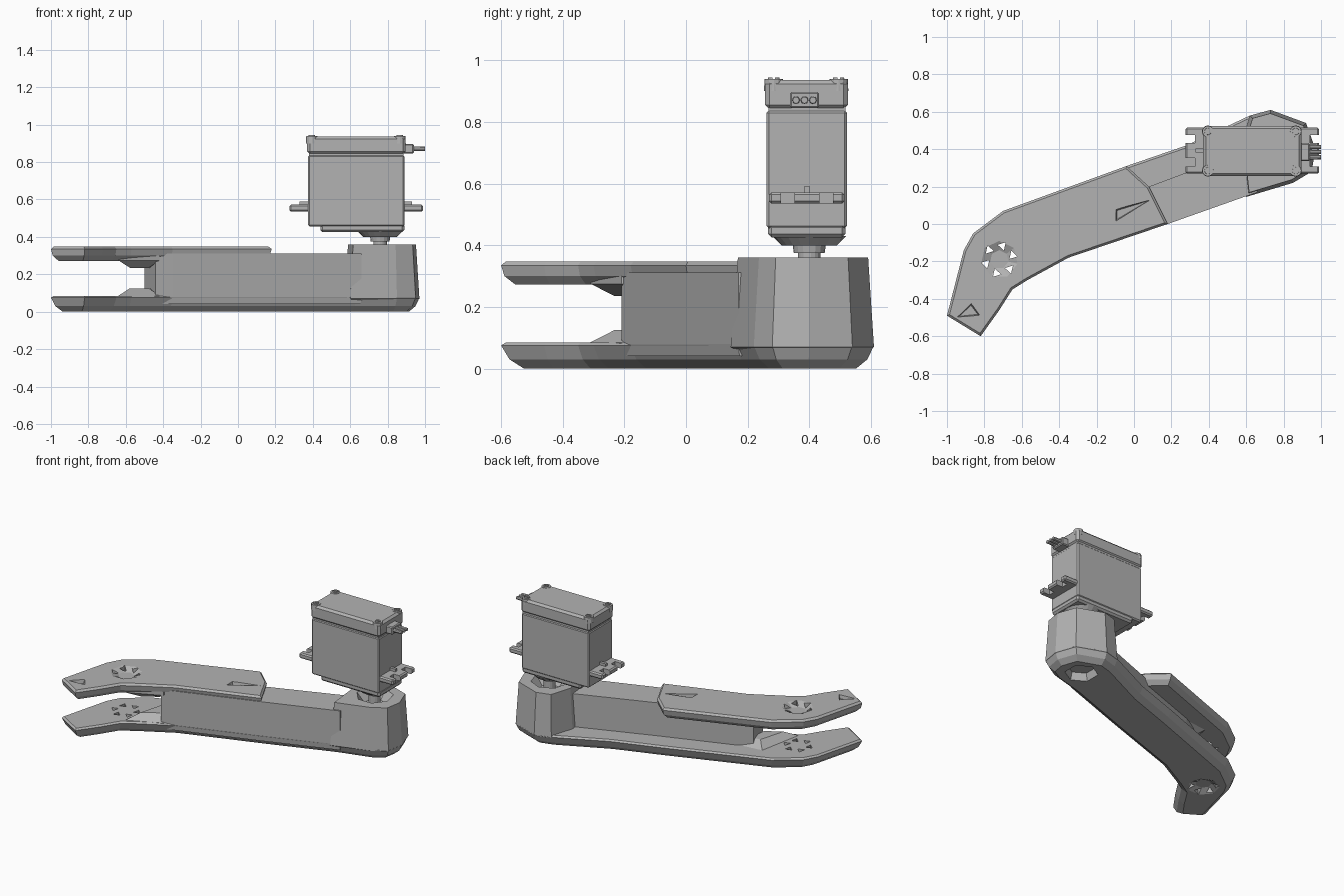
import bpy, bmesh, math
from mathutils import Vector, Matrix

cube = bpy.data.objects.get("Cube")
if cube:
    bpy.data.objects.remove(cube)

grey = bpy.data.materials.new("plain_grey")
grey.use_nodes = True
COLOUR = (0.45, 0.45, 0.45, 1)
grey.diffuse_color = COLOUR
grey.node_tree.nodes["Principled BSDF"].inputs["Base Color"].default_value = COLOUR


def finish(name, bm):
    bmesh.ops.recalc_face_normals(bm, faces=bm.faces)
    mesh = bpy.data.meshes.new(name)
    bm.to_mesh(mesh)
    bm.free()
    mesh.materials.append(grey)
    obj = bpy.data.objects.new(name, mesh)
    bpy.context.collection.objects.link(obj)
    return obj


def inset_outline(pts, d):
    """Move a counter-clockwise outline inwards by d."""
    out = []
    for i, p in enumerate(pts):
        p = Vector(p)
        a = (p - Vector(pts[i - 1])).normalized()
        b = (Vector(pts[(i + 1) % len(pts)]) - p).normalized()
        n = Vector((-a.y - b.y, a.x + b.x)).normalized()
        out.append(p + n * (d / max(0.6, n.dot(Vector((-a.y, a.x))))))
    return out


def slab(name, pts, layers):
    """Loft an outline through (height, inset) layers."""
    bm = bmesh.new()
    rings = [[bm.verts.new((q.x, q.y, z)) for q in inset_outline(pts, d)] for z, d in layers]
    n = len(pts)
    for lo, hi in zip(rings, rings[1:]):
        for i in range(n):
            j = (i + 1) % n
            bm.faces.new((lo[i], lo[j], hi[j], hi[i]))
    bm.faces.new(rings[0][::-1])
    bm.faces.new(rings[-1])
    return finish(name, bm)


def box(name, lo, hi, bevel=0.0):
    bm = bmesh.new()
    bmesh.ops.create_cube(bm, size=1)
    lo, hi = Vector(lo), Vector(hi)
    bmesh.ops.scale(bm, verts=bm.verts, vec=hi - lo)
    bmesh.ops.translate(bm, verts=bm.verts, vec=(lo + hi) / 2)
    if bevel:
        bmesh.ops.bevel(bm, geom=bm.edges[:], offset=bevel, segments=1, affect='EDGES')
    return finish(name, bm)


def cone(name, xy, z0, z1, r0, r1, sides=16, along_x=False, spin=0.0):
    """Drum between z0 and z1; along_x lays it down with xy as its (y, z)."""
    bm = bmesh.new()
    bmesh.ops.create_cone(bm, cap_ends=True, segments=sides, radius1=r0, radius2=r1, depth=z1 - z0)
    bmesh.ops.rotate(bm, verts=bm.verts, matrix=Matrix.Rotation(spin, 3, 'Z'))
    mid = (z0 + z1) / 2
    if along_x:
        bmesh.ops.rotate(bm, verts=bm.verts, matrix=Matrix.Rotation(math.pi / 2, 3, 'Y'))
        move = Vector((mid, xy[0], xy[1]))
    else:
        move = Vector((xy[0], xy[1], mid))
    bmesh.ops.translate(bm, verts=bm.verts, vec=move)
    return finish(name, bm)


def cut(obj, cutter):
    cutter.hide_render = True
    mod = obj.modifiers.new("cut", 'BOOLEAN')
    mod.object = cutter
    mod.solver = 'EXACT'
    bpy.context.view_layer.objects.active = obj
    bpy.ops.object.modifier_apply(modifier=mod.name)
    bpy.data.objects.remove(cutter)


# Arm outlines, counter-clockwise
tip_front = [(-1.0, -0.49), (-0.82, -0.60), (-0.72, -0.46), (-0.65, -0.35), (-0.57, -0.30),
             (-0.35, -0.18), (0.18, 0.0)]
tip_back = [(-0.70, 0.07), (-0.86, -0.05), (-0.91, -0.14)]
end_back = [(0.85, 0.22), (0.95, 0.28), (0.97, 0.40), (0.92, 0.54), (0.73, 0.61), (0.62, 0.58)]

bottom_plate = slab("bottom_plate", tip_front + [(0.63, 0.16)] + end_back + [(0.28, 0.42), (-0.04, 0.31)] + tip_back,
                    [(0.0, 0.055), (0.03, 0.02), (0.075, 0.0), (0.085, 0.012)])
top_plate = slab("top_plate", tip_front + [(0.08, 0.20), (-0.04, 0.31)] + tip_back,
                 [(0.272, 0.035), (0.30, 0.008), (0.335, 0.0), (0.348, 0.012)])

# Wall joining the plates along the front edge
slab("front_wall", [(-0.44, -0.21), (-0.35, -0.18), (0.18, 0.0), (0.66, 0.17), (0.66, 0.42),
                    (0.56, 0.38), (0.08, 0.20), (-0.40, 0.03), (-0.50, -0.02)],
     [(0.04, 0.005), (0.08, 0.0), (0.312, 0.0)])

# Flared roots of the two fork fingers
root = [(-0.64, -0.31), (-0.42, -0.21), (-0.40, 0.02), (-0.58, 0.0)]
slab("upper_fork_root", root, [(0.235, 0.06), (0.275, 0.0), (0.30, 0.0)])
slab("lower_fork_root", root, [(0.06, 0.0), (0.085, 0.0), (0.125, 0.06)])

# Shaft end of the arm, with a pocket above and a shallow socket below
end_block = slab("end_block", [(0.60, 0.145)] + end_back + [(0.57, 0.42)],
                 [(0.022, 0.06), (0.07, 0.0), (0.36, 0.018)])
SHAFT = (0.76, 0.40)
cut(end_block, cone("pocket_cutter", SHAFT, 0.30, 0.40, 0.07, 0.15, 7))
for part in (bottom_plate, end_block):
    cut(part, cone("socket_cutter", SHAFT, -0.02, 0.05, 0.11, 0.09, 6))

# Pivot holes: a faceted dish and a ring of three-sided holes in each finger
HUB = Vector((-0.72, -0.19))
for plate, face, r0, r1 in ((top_plate, 0.348, 0.05, 0.15), (bottom_plate, 0.0, 0.15, 0.05)):
    cut(plate, cone("dish_cutter", HUB, face - 0.023, face + 0.023, r0, r1, 7))
    for k in range(6):
        a = k * math.tau / 6 + 0.3
        spot = HUB + Vector((math.cos(a), math.sin(a))) * 0.075
        cut(plate, cone("hole_cutter", spot, face - 0.15, face + 0.15, 0.026, 0.026, 3, spin=a))

# Triangular nicks on the top
for nick in ([(-0.10, 0.01), (0.09, 0.13), (-0.10, 0.08)],
             [(-0.95, -0.50), (-0.82, -0.49), (-0.87, -0.42)]):
    cut(top_plate, slab("nick_cutter", nick, [(0.325, 0.01), (0.36, 0.0)]))

# Motor case, lid and gear housing
box("motor_case", (0.375, 0.262, 0.455), (0.89, 0.522, 0.838), 0.008)
box("motor_lid", (0.37, 0.257, 0.842), (0.895, 0.525, 0.937), 0.014)
box("lid_seam", (0.38, 0.267, 0.83), (0.885, 0.517, 0.85))
box("gear_housing", (0.44, 0.266, 0.425), (0.89, 0.518, 0.47), 0.012)

# Mounting flange with open screw slots and small ribs
flange = box("mounting_flange", (0.275, 0.27, 0.535), (0.99, 0.515, 0.572), 0.008)
for x0, x1 in ((0.25, 0.325), (0.94, 1.02)):
    for y in (0.33, 0.455):
        cut(flange, box("slot_cutter", (x0, y - 0.022, 0.5), (x1, y + 0.022, 0.6)))
for x0, x1 in ((0.33, 0.38), (0.885, 0.93)):
    box("flange_rib", (x0, 0.383, 0.56), (x1, 0.403, 0.59))

# Lid screws
for x in (0.395, 0.865):
    for y in (0.285, 0.495):
        cone("screw_collar", (x, y), 0.90, 0.939, 0.032, 0.03, 12)
        cut(cone("lid_screw", (x, y), 0.93, 0.945, 0.02, 0.018, 12),
            box("slot_cutter", (x - 0.03, y - 0.004, 0.939), (x + 0.03, y + 0.004, 0.96)))

# Output shaft
cone("shaft_collar", SHAFT, 0.40, 0.43, 0.09, 0.12, 20)
cone("shaft_hub", SHAFT, 0.375, 0.41, 0.05, 0.055, 16)
cone("output_shaft", SHAFT, 0.28, 0.40, 0.037, 0.037, 18)

# Cable outlet and its three wires
box("cable_outlet", (0.88, 0.337, 0.845), (0.94, 0.432, 0.898), 0.006)
for y in (0.357, 0.3845, 0.412):
    cone("wire", (y, 0.871), 0.93, 1.0, 0.013, 0.011, 8, along_x=True)
